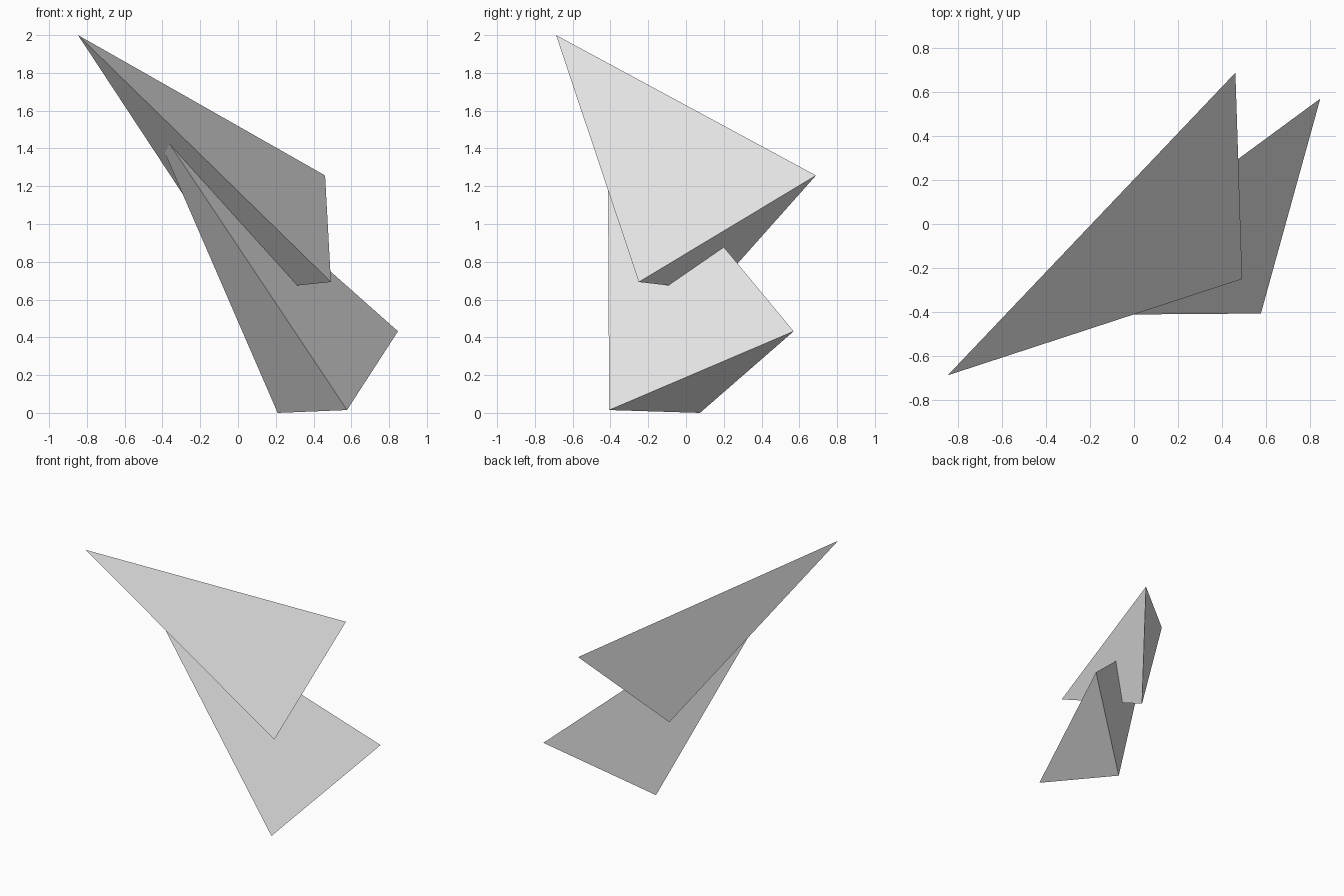
import bpy, bmesh
from mathutils import Vector

if "Cube" in bpy.data.objects:
    bpy.data.objects.remove(bpy.data.objects["Cube"])

grey = bpy.data.materials.new("light grey")
grey.diffuse_color = (0.8, 0.8, 0.8, 1)
grey.use_nodes = True
grey.node_tree.nodes["Principled BSDF"].inputs["Base Color"].default_value = grey.diffuse_color


def shard(name, tip, base):
    """Closed flat-faced spike: a triangular base joined to one tip."""
    bm = bmesh.new()
    t = bm.verts.new(Vector(tip))
    ring = [bm.verts.new(Vector(p)) for p in base]
    bm.faces.new(ring)
    for i in range(3):
        bm.faces.new((ring[i], t, ring[(i + 1) % 3]))
    bmesh.ops.recalc_face_normals(bm, faces=bm.faces)
    mesh = bpy.data.meshes.new(name)
    bm.to_mesh(mesh)
    bm.free()
    mesh.materials.append(grey)
    obj = bpy.data.objects.new(name, mesh)
    bpy.context.collection.objects.link(obj)
    return obj


# Upper spike, with its long tip at the top left
shard("upper_shard", (-0.847, -0.688, 2.0),
      [(0.461, 0.688, 1.257), (0.492, -0.25, 0.693), (0.044, 0.145, 0.647)])

# Lower spike, whose tip is buried in the upper one
shard("lower_shard", (-0.493, -0.415, 1.62),
      [(0.847, 0.57, 0.432), (0.577, -0.407, 0.015), (0.21, 0.074, 0.0)])
